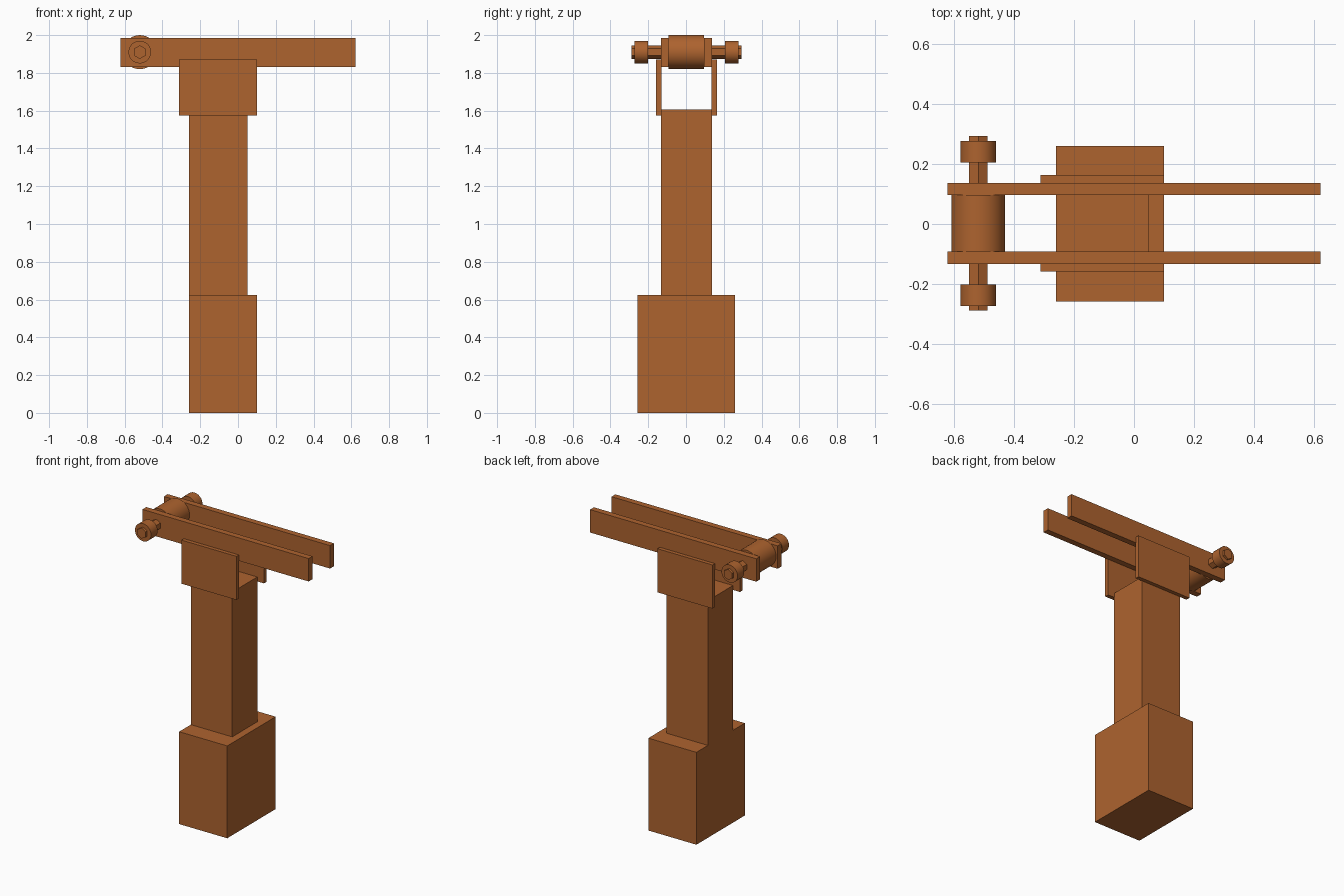
import bpy, bmesh
from math import pi
from mathutils import Matrix

if "Cube" in bpy.data.objects:
    bpy.data.objects.remove(bpy.data.objects["Cube"])

wood = bpy.data.materials.new("brown_wood")
wood.diffuse_color = (0.42, 0.125, 0.028, 1)
wood.use_nodes = True
wood.node_tree.nodes["Principled BSDF"].inputs["Base Color"].default_value = wood.diffuse_color
CY = 0.002          # mid-plane of the paired parts
AX, AZ = -0.52, 1.91  # axle position


def finish(name, bm):
    me = bpy.data.meshes.new(name)
    bm.to_mesh(me)
    bm.free()
    me.materials.append(wood)
    ob = bpy.data.objects.new(name, me)
    bpy.context.collection.objects.link(ob)
    return ob


def box(name, x, y, z):
    bm = bmesh.new()
    size = [r[1] - r[0] for r in (x, y, z)]
    mid = [(r[1] + r[0]) / 2 for r in (x, y, z)]
    bmesh.ops.create_cube(bm, size=1, matrix=Matrix.Translation(mid) @ Matrix.Diagonal((*size, 1)))
    return finish(name, bm)


def rod(name, r, y0, y1, sides, smooth=True):
    bm = bmesh.new()
    # first vertex points straight up or down
    m = Matrix.Translation((AX, (y0 + y1) / 2, AZ)) @ Matrix.Rotation(pi / 2, 4, 'X')
    bmesh.ops.create_cone(bm, cap_ends=True, segments=sides, radius1=r, radius2=r,
                          depth=y1 - y0, matrix=m)
    ob = finish(name, bm)
    if smooth:
        bpy.ops.object.select_all(action='DESELECT')
        ob.select_set(True)
        bpy.context.view_layer.objects.active = ob
        bpy.ops.object.shade_smooth_by_angle(angle=pi / 6)
    return ob


# Pedestal and post
box("base_block", (-0.26, 0.10), (-0.258, 0.26), (0, 0.625))
box("post", (-0.26, 0.05), (-0.133, 0.137), (0.625, 1.605))

# Paired plates, rails and nuts
for side, s in (("front", -1), ("back", 1)):
    def span(a, b):
        return sorted((CY + s * a, CY + s * b))
    box(side + "_cheek_plate", (-0.312, 0.10), span(0.133, 0.161), (1.575, 1.87))
    box(side + "_rail", (-0.622, 0.622), span(0.094, 0.135), (1.83, 1.985))
    rod(side + "_nut", 0.06, *span(0.204, 0.275), 24)

# Roller and hexagonal axle
rod("roller", 0.09, CY - 0.094, CY + 0.094, 32)
rod("axle", 0.036, CY - 0.291, CY + 0.291, 6, smooth=False)
